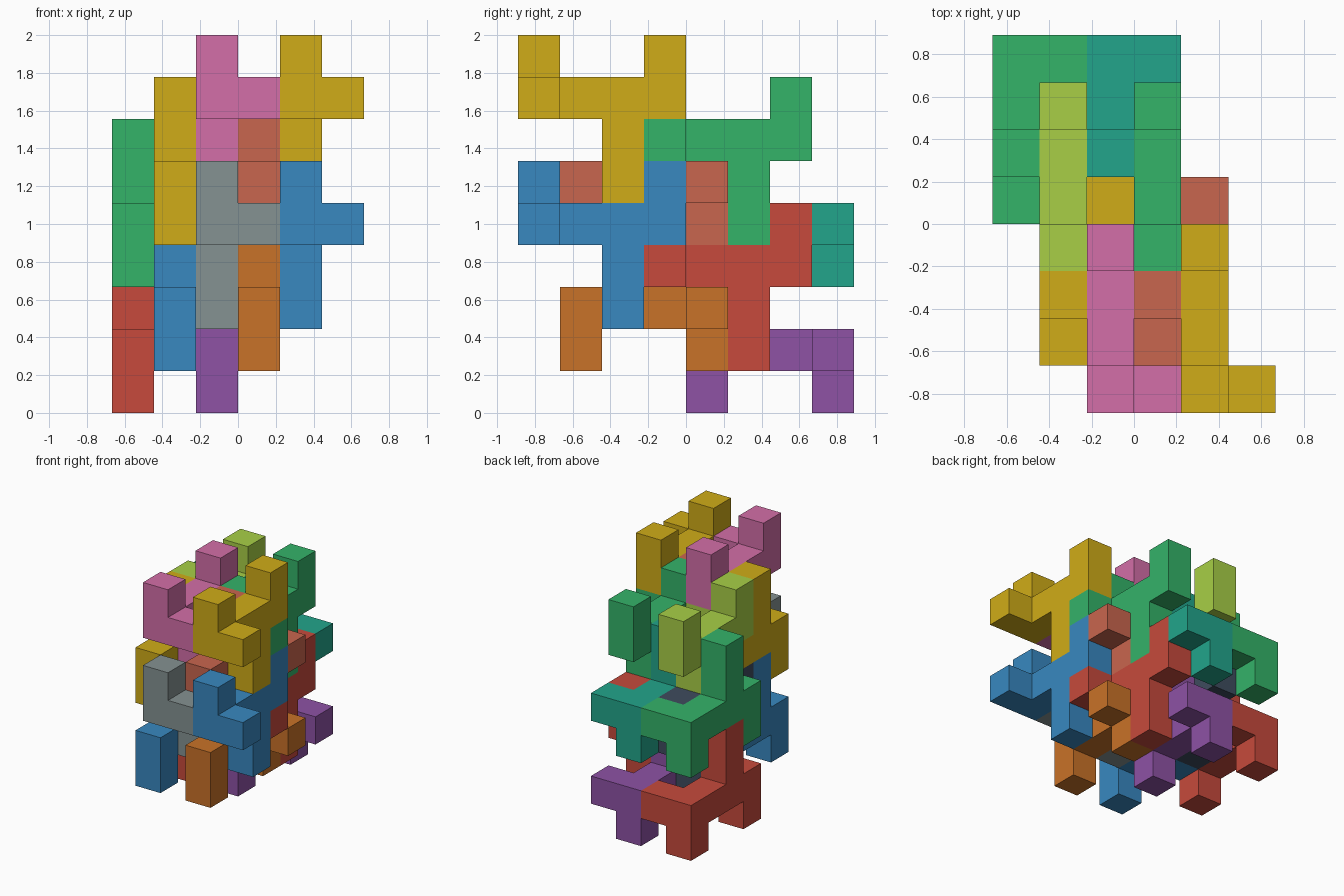
import bpy, bmesh
from mathutils import Vector

if "Cube" in bpy.data.objects:
    bpy.data.objects.remove(bpy.data.objects["Cube"])

U = 2 / 9                                   # one cell of the grid
ORIGIN = Vector((3, 4, 0))                  # cell coordinate at the model centre

# One puzzle piece: a four-cell bar, two raised ends, a two-cell leg and a side peg
PIECE = [(0, y, 0) for y in range(4)] + [(0, 0, 1), (0, 3, 1), (0, 2, -1), (0, 2, -2), (1, 0, 0)]

COLOURS = {
    "yellow": (208, 172, 24), "pink": (211, 110, 168), "blue": (56, 136, 192),
    "grey": (133, 146, 146), "green": (52, 179, 105), "lime": (168, 207, 70),
    "red": (199, 74, 60), "slate": (62, 76, 94), "salmon": (201, 102, 78),
    "orange": (201, 114, 40), "teal": (34, 165, 139), "purple": (142, 82, 165),
}


def linear(c):
    c /= 255
    return c / 12.92 if c <= 0.04045 else ((c + 0.055) / 1.055) ** 2.4


def material(name):
    mat = bpy.data.materials.get(name)
    if not mat:
        mat = bpy.data.materials.new(name)
        mat.diffuse_color = (*[linear(c) for c in COLOURS[name]], 1)
        mat.use_nodes = True
        mat.node_tree.nodes["Principled BSDF"].inputs["Base Color"].default_value = mat.diffuse_color
    return mat


def add_piece(name, colour, base, flipped):
    # Flipped pieces are turned half way round the x axis
    local = [(x, 3 - y, -z) if flipped else (x, y, z) for x, y, z in PIECE]
    cells = {tuple(b + c for b, c in zip(base, cell)) for cell in local}
    bm = bmesh.new()
    # Outer skin only: a square wherever a cell has no neighbour
    for cell in cells:
        for axis in range(3):
            for side in (0, 1):
                near = list(cell)
                near[axis] += 2 * side - 1
                if tuple(near) in cells:
                    continue
                corners = []
                for p, q in ((0, 0), (1, 0), (1, 1), (0, 1)):
                    v = Vector(cell)
                    v[axis] += side
                    v[(axis + 1) % 3] += p
                    v[(axis + 2) % 3] += q
                    corners.append(bm.verts.new((v - ORIGIN) * U))
                bm.faces.new(corners if side else corners[::-1])
    bmesh.ops.remove_doubles(bm, verts=bm.verts[:], dist=1e-4)
    bmesh.ops.dissolve_limit(bm, angle_limit=0.01, verts=bm.verts[:], edges=bm.edges[:])
    mesh = bpy.data.meshes.new(name)
    bm.to_mesh(mesh)
    bm.free()
    mesh.materials.append(material(colour))
    bpy.context.collection.objects.link(bpy.data.objects.new(name, mesh))


# Stacks: base cell of the upper piece, flipped or not, colours of upper and lower piece
STACKS = [
    ("front_right", (4, 0, 7), False, ("yellow", "blue")),
    ("front_middle", (2, 0, 7), False, ("pink", "grey")),
    ("back_right", (3, 3, 6), False, ("green", "red")),
    ("back_left", (1, 3, 6), False, ("lime", "slate")),
    ("front_right_flipped", (3, 1, 5), True, ("salmon", "orange")),
    ("front_left_flipped", (1, 1, 5), True, ("yellow", "blue")),
    ("back_middle_flipped", (2, 4, 4), True, ("teal", "purple")),
    ("back_left_flipped", (0, 4, 4), True, ("green", "red")),
]
for place, (x, y, z), flipped, colours in STACKS:
    for level, drop, colour in zip(("upper", "lower"), (0, 3), colours):
        add_piece(f"{level}_{place}_piece", colour, (x, y, z - drop), flipped)
